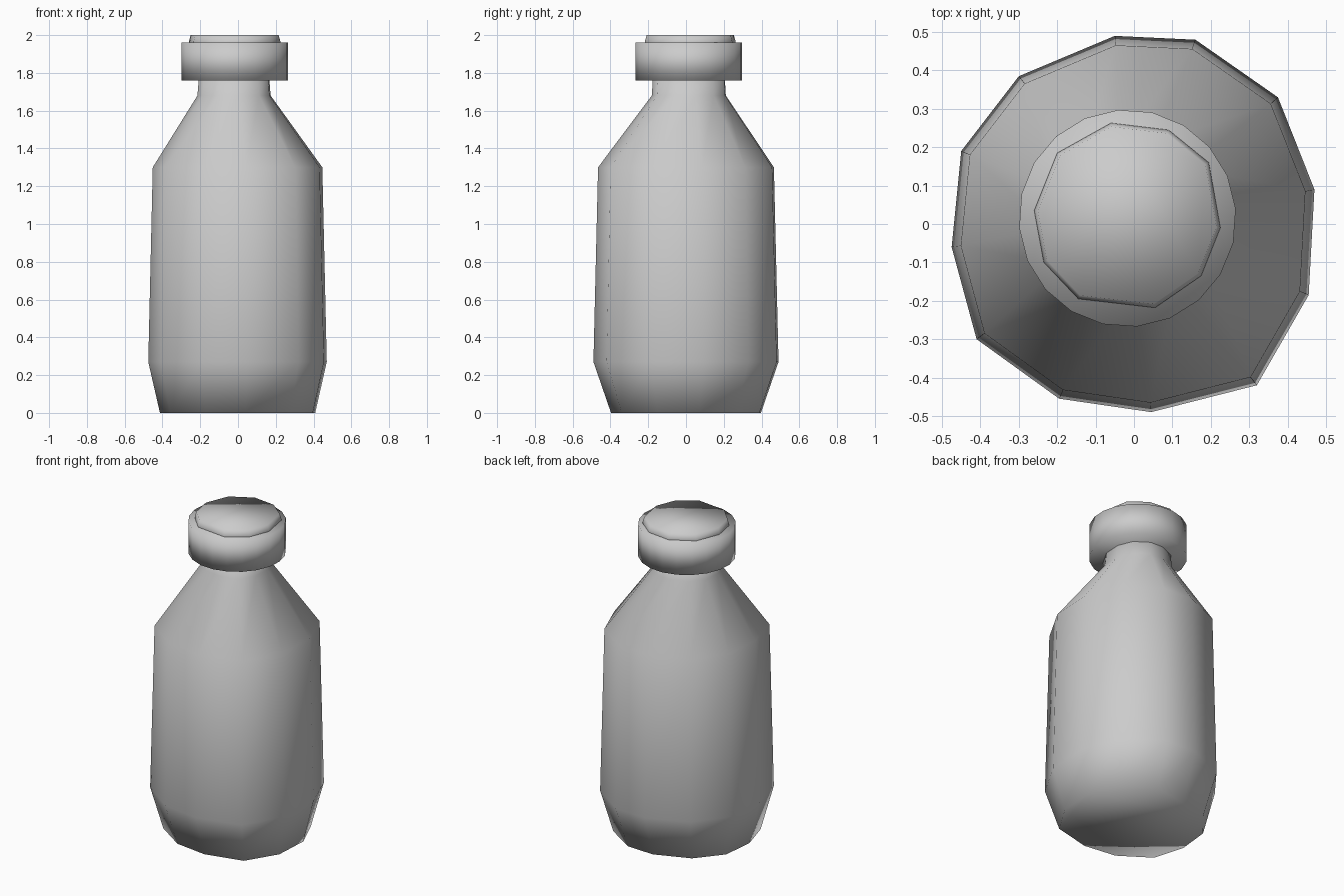
import bpy, bmesh
from math import cos, sin, radians

default = bpy.data.objects.get("Cube")
if default:
    bpy.data.objects.remove(default, do_unlink=True)

grey = bpy.data.materials.new("plain grey")
grey.use_nodes = True
colour = (0.6, 0.6, 0.6, 1)
grey.diffuse_color = colour
grey.node_tree.nodes["Principled BSDF"].inputs["Base Color"].default_value = colour


def loft(name, outline, rings):
    """Skin an outline through rings of (z, scale x, scale y, centre x, centre y)."""
    bm = bmesh.new()
    loops = [[bm.verts.new((cx + x * sx, cy + y * sy, z)) for x, y in outline]
             for z, sx, sy, cx, cy in rings]
    n = len(outline)
    for low, high in zip(loops, loops[1:]):
        for i in range(n):
            j = (i + 1) % n
            bm.faces.new((low[i], low[j], high[j], high[i]))
    bm.faces.new(loops[0][::-1])
    bm.faces.new(loops[-1])
    for face in bm.faces:
        face.smooth = True
    mesh = bpy.data.meshes.new(name)
    bm.to_mesh(mesh)
    bm.free()
    mesh.materials.append(grey)
    obj = bpy.data.objects.new(name, mesh)
    bpy.context.collection.objects.link(obj)
    return obj


def polygon(sides, start):
    angles = [radians(start + 360 * i / sides) for i in range(sides)]
    return [(cos(a), sin(a)) for a in angles]


# Bottle body: slightly uneven twelve-sided outline, tapered foot, shoulder and neck
body_outline = [(0.47, 0.09), (0.375, 0.33), (0.16, 0.48), (-0.05, 0.49),
                (-0.30, 0.385), (-0.45, 0.19), (-0.475, -0.06), (-0.41, -0.30),
                (-0.195, -0.455), (0.045, -0.49), (0.32, -0.42), (0.455, -0.185)]
loft("bottle_body", body_outline, [
    (0.0, 0.87, 0.81, 0, 0),
    (0.27, 1.0, 1.0, 0, 0),
    (1.3, 0.95, 0.95, 0, 0),
    (1.68, 0.41, 0.4, -0.02, 0.015),
    (1.80, 0.39, 0.385, -0.02, 0.015)])

# Cap: wide round collar
loft("cap", polygon(20, 5), [
    (1.76, 0.283, 0.283, -0.017, 0.015),
    (1.96, 0.283, 0.283, -0.017, 0.015)])

# Lid: raised ten-sided disc on the cap
lid_outline = [(0.225, -0.01), (0.195, 0.16), (0.09, 0.245), (-0.06, 0.263),
               (-0.20, 0.185), (-0.26, 0.035), (-0.235, -0.10), (-0.145, -0.195),
               (0.055, -0.218), (0.175, -0.135)]
loft("cap_lid", lid_outline, [
    (1.95, 1.0, 1.0, 0, 0),
    (1.965, 1.0, 1.0, 0, 0),
    (2.0, 0.96, 0.96, -0.001, 0.001)])
